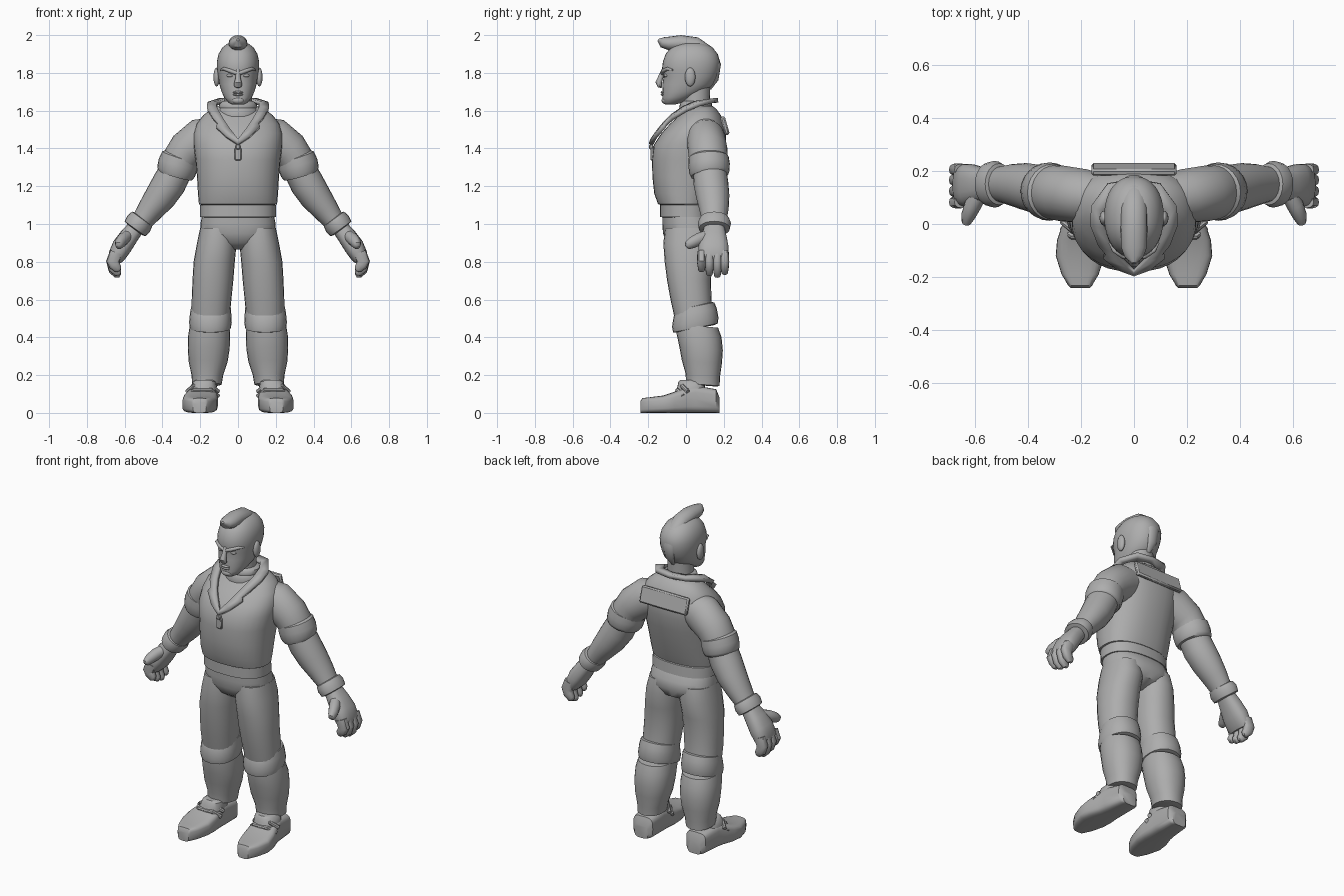
import bpy, bmesh, math
from mathutils import Vector, Matrix

grey = bpy.data.materials.new("plain grey")
grey.diffuse_color = (0.42, 0.42, 0.42, 1)


def finish(name, bm, mirror=False):
    bmesh.ops.recalc_face_normals(bm, faces=bm.faces)
    me = bpy.data.meshes.new(name)
    bm.to_mesh(me)
    bm.free()
    me.materials.append(grey)
    ob = bpy.data.objects.new(name, me)
    bpy.context.collection.objects.link(ob)
    if mirror:
        ob.modifiers.new("Mirror", 'MIRROR').use_clip = False
    return ob


def loft(name, rings, n=24, e=2.0, mirror=False):
    """Skin a list of (centre, u, v) superellipse rings and cap both ends."""
    bm = bmesh.new()
    rows = []
    for c, u, v in rings:
        row = []
        for i in range(n):
            a = 2 * math.pi * i / n
            ca, sa = math.cos(a), math.sin(a)
            p = c + u * math.copysign(abs(ca) ** (2 / e), ca) \
                  + v * math.copysign(abs(sa) ** (2 / e), sa)
            row.append(bm.verts.new(p))
        rows.append(row)
    for a, b in zip(rows, rows[1:]):
        for i in range(n):
            j = (i + 1) % n
            bm.faces.new((a[i], a[j], b[j], b[i]))
    bm.faces.new(rows[0])
    bm.faces.new(rows[-1])
    return finish(name, bm, mirror)


def stack(name, rows, tilt=0.0, **kw):
    """Horizontal rings: (z, centre x, half width, front y, back y)."""
    rings = []
    for z, x, rx, y0, y1 in rows:
        h = (y1 - y0) / 2
        rings.append((Vector((x, (y0 + y1) / 2, z)), Vector((rx, 0, 0)), Vector((0, h, h * tilt))))
    return loft(name, rings, **kw)


def tube(name, rows, ref=(0, 1, 0), **kw):
    """Rings across a path: (x, y, z, radius across, radius along ref)."""
    pts = [Vector(r[:3]) for r in rows]
    rings = []
    for i, r in enumerate(rows):
        t = (pts[min(i + 1, len(pts) - 1)] - pts[max(i - 1, 0)]).normalized()
        u = t.cross(Vector(ref)).normalized()
        rings.append((pts[i], u * r[3], u.cross(t).normalized() * r[4]))
    return loft(name, rings, **kw)


def ball(name, loc, scale, mirror=False):
    bm = bmesh.new()
    bmesh.ops.create_uvsphere(bm, u_segments=16, v_segments=10, radius=1,
                              matrix=Matrix.Translation(loc) @ Matrix.Diagonal((*scale, 1)))
    return finish(name, bm, mirror)


def box(name, loc, size, tilt=0.0, bevel=0.004):
    bm = bmesh.new()
    bmesh.ops.create_cube(bm, size=1, matrix=Matrix.Translation(loc)
                          @ Matrix.Rotation(tilt, 4, 'X') @ Matrix.Diagonal((*size, 1)))
    bmesh.ops.bevel(bm, geom=bm.edges[:], offset=bevel, segments=1, affect='EDGES')
    return finish(name, bm)


# jacket body, belt and trousers
stack("jacket", [(1.10, 0, .19, -.13, .11), (1.105, 0, .207, -.148, .125), (1.16, 0, .212, -.168, .145),
                 (1.25, 0, .217, -.178, .17), (1.34, 0, .225, -.18, .195), (1.42, 0, .235, -.17, .21),
                 (1.48, 0, .235, -.13, .212), (1.53, 0, .22, -.085, .205), (1.575, 0, .185, -.035, .185),
                 (1.61, 0, .14, 0, .16), (1.625, 0, .1, .02, .14)], n=32, e=2.3)
stack("belt", [(1.035, 0, .185, -.12, .115), (1.037, 0, .2, -.138, .133), (1.10, 0, .2, -.138, .128),
               (1.108, 0, .185, -.12, .11)], n=32, e=2.4)
stack("trouser_hips", [(.865, 0, .05, -.05, .06), (.90, 0, .14, -.10, .135), (.95, 0, .2, -.122, .158),
                       (1.0, 0, .199, -.125, .15), (1.05, 0, .19, -.125, .12)], n=32, e=2.4)
stack("trouser_legs", [(.50, .145, .10, -.06, .145), (.60, .14, .105, -.082, .135), (.70, .133, .108, -.1, .132),
                       (.80, .126, .109, -.113, .14), (.90, .112, .105, -.12, .155), (.98, .105, .095, -.11, .14)],
      mirror=True, e=2.2)

# knee bands and shin guards
stack("knee_bands", [(.445, .146, .09, -.05, .15), (.45, .146, .108, -.068, .168), (.48, .146, .113, -.074, .172),
                     (.53, .145, .109, -.066, .163), (.565, .143, .104, -.052, .15), (.57, .143, .085, -.04, .13)],
      tilt=.2, mirror=True, e=2.2)
stack("shin_guards", [(.145, .165, .06, .02, .16), (.15, .165, .078, .0, .178), (.20, .162, .084, -.002, .18),
                      (.27, .158, .103, -.022, .19), (.34, .155, .111, -.035, .195), (.41, .153, .111, -.05, .188),
                      (.46, .15, .105, -.05, .17)], tilt=-.08, mirror=True, e=2.2)

# shoes, with flat soles and raised tongues
loft("shoes", [(Vector((x, y, h / 2)), Vector((rx, 0, 0)), Vector((0, 0, h / 2))) for y, x, rx, h in
               [(.178, .18, .045, .08), (.16, .18, .066, .125), (.05, .185, .075, .145), (0, .19, .08, .135),
                (-.06, .198, .092, .112), (-.12, .203, .092, .092), (-.19, .203, .07, .083),
                (-.232, .203, .045, .078), (-.242, .203, .035, .06)]], e=4, mirror=True)
stack("shoe_tongues", [(.10, .187, .07, -.065, .1), (.14, .182, .07, -.045, .1), (.165, .178, .06, -.04, .1),
                       (.175, .178, .045, -.03, .09)], mirror=True, e=2.6)
for k, (y, z) in enumerate([(-.045, .118), (-.02, .142)]):
    tube(f"shoe_straps_{k + 1}", [(.105, y + .03, z - .03, .012, .012), (.14, y, z, .013, .013),
                                  (.235, y, z, .013, .013), (.27, y + .03, z - .03, .012, .012)],
         n=8, mirror=True)

# arms: sleeves, rolled cuffs, forearms, wrist bands
tube("sleeves", [(.10, .09, 1.48, .09, .09), (.19, .105, 1.45, .113, .102), (.27, .115, 1.392, .103, .105),
                 (.31, .12, 1.335, .095, .102), (.325, .125, 1.28, .09, .095)], mirror=True)
tube("sleeve_cuffs", [(.303, .12, 1.36, .08, .09), (.307, .12, 1.352, .1, .106), (.318, .122, 1.315, .106, .11),
                      (.328, .124, 1.275, .103, .107), (.333, .126, 1.258, .093, .1),
                      (.334, .126, 1.255, .07, .08)], mirror=True)
tube("forearms", [(.32, .125, 1.30, .085, .088), (.365, .132, 1.215, .09, .092), (.41, .142, 1.145, .084, .088),
                  (.46, .148, 1.08, .071, .078), (.505, .15, 1.02, .058, .066), (.54, .15, .97, .05, .06)], mirror=True)
tube("wrist_bands", [(.505, .15, 1.03, .05, .06), (.508, .15, 1.026, .066, .078), (.525, .15, 1.003, .073, .088),
                     (.545, .15, .975, .068, .082), (.548, .15, .971, .05, .06)], mirror=True)

# hands
tube("palms", [(.545, .15, .975, .045, .055), (.58, .148, .93, .05, .068), (.615, .146, .88, .053, .08),
               (.642, .145, .83, .046, .08), (.65, .145, .80, .03, .07)], mirror=True, e=2.5)
for k, (y, tip) in enumerate([(.082, .755), (.124, .735), (.166, .725), (.205, .74)]):
    tube(f"fingers_{k + 1}", [(.645, y, .85, .034, .022), (.664, y, .80, .034, .024), (.655, y, tip + .03, .03, .022),
                              (.634, y, tip + .006, .022, .018), (.624, y, tip, .008, .008)],
         n=12, e=2.5, mirror=True)
tube("thumbs", [(.58, .12, .94, .03, .03), (.608, .07, .92, .032, .034), (.625, .03, .90, .027, .03),
                (.632, .006, .885, .018, .022), (.633, 0, .88, .008, .008)], ref=(0, 0, 1), n=12, mirror=True)

# open collar: a strip between an outer and an inner edge, mirrored
outer = [(0, .17, 1.655), (.10, .152, 1.655), (.16, .07, 1.635), (.162, 0, 1.605), (.133, -.075, 1.56),
         (.105, -.108, 1.53), (.115, -.122, 1.512), (.06, -.165, 1.46), (0, -.187, 1.42)]
inner = [(0, .12, 1.65), (.075, .11, 1.648), (.11, .05, 1.64), (.112, -.01, 1.615), (.09, -.068, 1.575),
         (.07, -.105, 1.54), (.05, -.13, 1.51), (.025, -.155, 1.478), (0, -.178, 1.445)]
bm = bmesh.new()
o, i = [[bm.verts.new(p) for p in edge] for edge in (outer, inner)]
for k in range(len(o) - 1):
    bm.faces.new((o[k], o[k + 1], i[k + 1], i[k]))
collar = finish("collar", bm, True)
solid = collar.modifiers.new("Thickness", 'SOLIDIFY')
solid.thickness, solid.offset = .024, 0

# inner neck band, zip pull and back panel
stack("neck_band", [(1.57, 0, .105, -.045, .14), (1.60, 0, .108, -.045, .143), (1.615, 0, .1, -.035, .137),
                    (1.62, 0, .102, -.036, .138), (1.64, 0, .097, -.03, .136), (1.65, 0, .08, -.02, .12)])
box("zip_pull", (0, -.18, 1.37), (.036, .016, .065))
box("zip_slider", (0, -.184, 1.408), (.024, .022, .025))
box("back_panel", (0, .206, 1.52), (.32, .026, .10), tilt=math.radians(16), bevel=.008)

# neck and head
stack("neck", [(1.55, 0, .08, -.02, .13), (1.64, 0, .074, -.02, .125), (1.76, 0, .074, -.03, .13)])
stack("head", [(1.632, 0, .03, -.11, -.06), (1.642, 0, .05, -.122, -.02), (1.67, 0, .073, -.125, .04),
               (1.70, 0, .087, -.123, .10), (1.74, 0, .099, -.125, .145), (1.78, 0, .105, -.118, .165),
               (1.815, 0, .111, -.128, .176), (1.86, 0, .112, -.122, .18), (1.90, 0, .103, -.108, .168),
               (1.935, 0, .082, -.08, .14), (1.955, 0, .055, -.045, .1), (1.963, 0, .025, 0, .06)], e=2.2, n=32)
ball("ears", (.113, .022, 1.778), (.017, .028, .05), True)

# face
tube("nose", [(0, -.118, 1.815, .012, .012), (0, -.135, 1.775, .014, .013), (0, -.145, 1.748, .017, .02),
              (0, -.138, 1.73, .012, .02), (0, -.128, 1.724, .005, .012)], ref=(1, 0, 0), n=12)
tube("brows", [(.004, -.126, 1.797, .011, .01), (.04, -.12, 1.81, .011, .012), (.075, -.098, 1.822, .009, .01),
               (.092, -.07, 1.815, .004, .004)], n=10, mirror=True)
ball("eyes", (.042, -.106, 1.786), (.019, .012, .009), True)
for label, z in (("upper", 1.697), ("lower", 1.685)):
    ball(label + "_lip", (0, -.122, z), (.028, .012, .007))
ball("chin", (0, -.113, 1.654), (.032, .016, .018))

# crest of hair from the forehead tip to the nape
tube("hair_crest", [(0, -.148, 1.975, .006, .008), (0, -.125, 1.962, .028, .035), (0, -.09, 1.956, .036, .048),
                    (0, -.03, 1.957, .043, .05), (0, .05, 1.947, .043, .05), (0, .12, 1.908, .034, .046),
                    (0, .163, 1.84, .023, .04), (0, .158, 1.765, .014, .03), (0, .125, 1.715, .008, .012)],
     ref=(1, 0, 0), n=16)

# smooth shading with crisp edges
for ob in bpy.context.scene.objects:
    ob.select_set(True)
    bpy.context.view_layer.objects.active = ob
bpy.ops.object.shade_smooth_by_angle(angle=math.radians(40))
